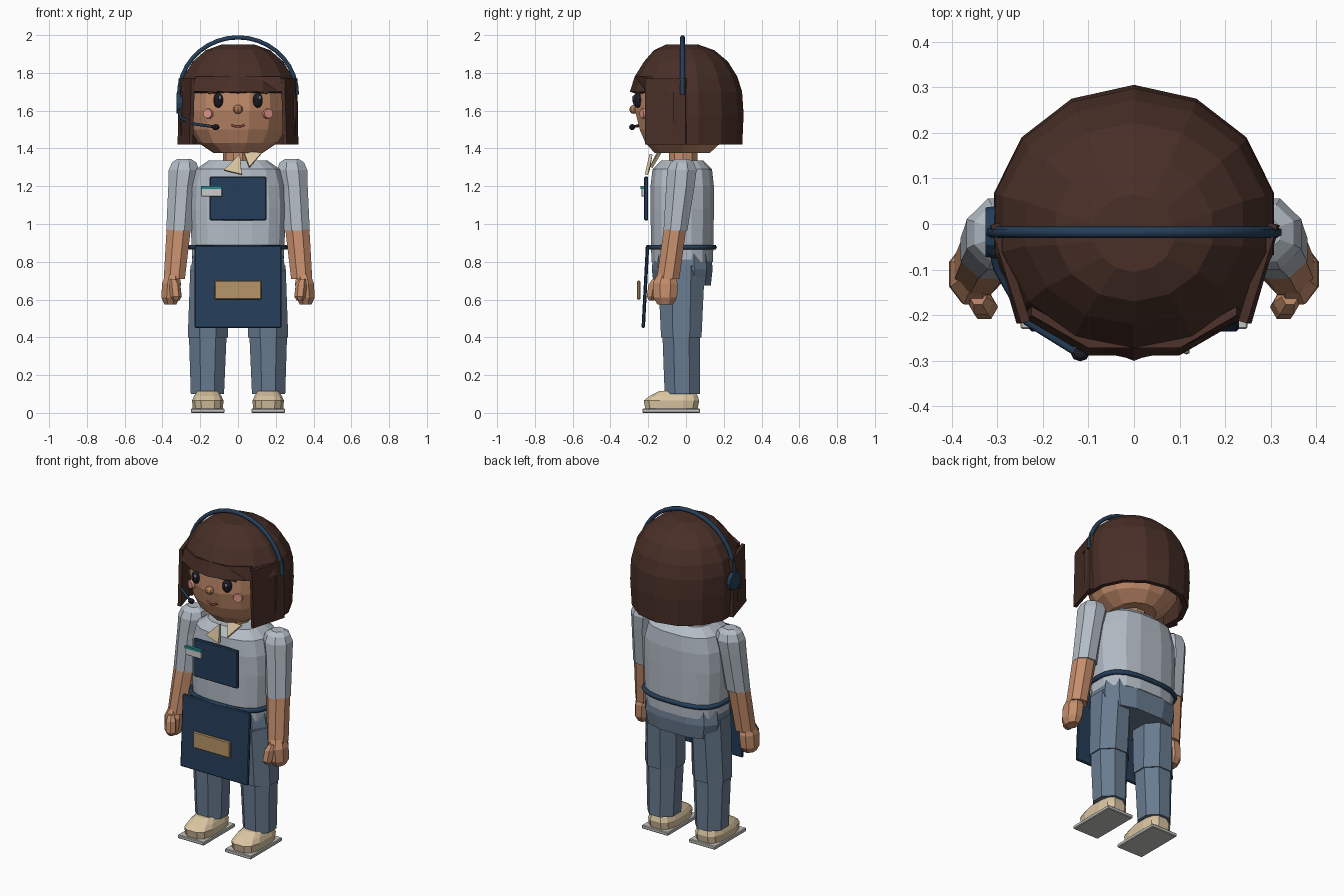
import bpy, bmesh
from math import sin, cos, pi, radians
from mathutils import Vector, Matrix

if "Cube" in bpy.data.objects:
    bpy.data.objects.remove(bpy.data.objects["Cube"])

COL = dict(skin=(.56, .27, .15), nose=(.45, .2, .1), hair=(.065, .028, .02), shirt=(.45, .5, .56),
           jeans=(.14, .2, .28), navy=(.018, .048, .1), tan=(.7, .56, .36), pocket=(.47, .3, .14),
           dark=(.012, .012, .02), pink=(.75, .3, .25), mouth=(.3, .07, .06), white=(.8, .8, .78),
           teal=(.02, .25, .25), sole=(.55, .55, .52))
MATS = {}
for key, c in COL.items():
    MATS[key] = bpy.data.materials.new(key)
    MATS[key].diffuse_color = (*c, 1)


def finish(name, bm, color):
    bmesh.ops.recalc_face_normals(bm, faces=bm.faces[:])
    me = bpy.data.meshes.new(name)
    bm.to_mesh(me)
    bm.free()
    me.materials.append(MATS[color])
    ob = bpy.data.objects.new(name, me)
    bpy.context.collection.objects.link(ob)
    return ob


def loft(name, rings, color, n=8, power=1.0, flat=True, keep=None):
    """Skin horizontal rings (cx, cy, z, rx, ry); keep() filters faces and leaves the ends open."""
    bm = bmesh.new()
    off = pi / n if flat else 0
    grow = 1 / cos(pi / n) if flat and power == 1 else 1
    loops = []
    for cx, cy, z, rx, ry in rings:
        loop = []
        for i in range(n):
            a = pi / 2 + off + 2 * pi * i / n
            f = lambda v: (1 if v > 0 else -1) * abs(v) ** power
            loop.append(bm.verts.new((cx + rx * grow * f(cos(a)), cy + ry * grow * f(sin(a)), z)))
        loops.append(loop)
    for a, b in zip(loops, loops[1:]):
        for i in range(n):
            j = (i + 1) % n
            bm.faces.new((a[i], a[j], b[j], b[i]))
    bm.faces.new(loops[-1])
    if keep:
        gone = [f for f in bm.faces if not keep(f.calc_center_median())]
        bmesh.ops.delete(bm, geom=gone, context='FACES')
    else:
        bm.faces.new(loops[0])
    return finish(name, bm, color)


def box(name, center, size, color, rot=(0, 0, 0), bevel=.005):
    bm = bmesh.new()
    bmesh.ops.create_cube(bm, size=1, matrix=Matrix.Diagonal((*size, 1)))
    ob = finish(name, bm, color)
    ob.location, ob.rotation_euler = center, rot
    if bevel:
        mod = ob.modifiers.new("Bevel", 'BEVEL')
        mod.width, mod.segments = bevel, 1
    return ob


def ball(name, center, size, color, u=10, v=7):
    bm = bmesh.new()
    bmesh.ops.create_uvsphere(bm, u_segments=u, v_segments=v, radius=1, matrix=Matrix.Diagonal((*size, 1)))
    ob = finish(name, bm, color)
    ob.location = center
    return ob


def disc(name, center, direction, r, depth, color, n=12):
    bm = bmesh.new()
    bmesh.ops.create_cone(bm, cap_ends=True, segments=n, radius1=r, radius2=r * .9, depth=depth)
    ob = finish(name, bm, color)
    ob.location = center
    ob.rotation_euler = Vector(direction).to_track_quat('Z', 'Y').to_euler()
    return ob


def tube(name, pts, r, color, cyclic=False):
    cu = bpy.data.curves.new(name, 'CURVE')
    cu.dimensions, cu.bevel_depth, cu.bevel_resolution, cu.use_fill_caps = '3D', r, 1, True
    sp = cu.splines.new('POLY')
    sp.points.add(len(pts) - 1)
    for p, c in zip(sp.points, pts):
        p.co = (*c, 1)
    sp.use_cyclic_u = cyclic
    cu.materials.append(MATS[color])
    ob = bpy.data.objects.new(name, cu)
    bpy.context.collection.objects.link(ob)
    return ob


def slab(name, pts, depth, color):
    """Flat polygon given in space, thickened."""
    bm = bmesh.new()
    bm.faces.new([bm.verts.new(p) for p in pts])
    ob = finish(name, bm, color)
    mod = ob.modifiers.new("Solidify", 'SOLIDIFY')
    mod.thickness, mod.offset = depth, 0
    return ob


# head and neck
loft("head", [(0, -.02, 1.375, .125, .145), (0, -.015, 1.43, .205, .2), (0, -.01, 1.5, .248, .235),
              (0, -.01, 1.6, .265, .26), (0, -.01, 1.7, .265, .26), (0, 0, 1.82, .22, .22),
              (0, 0, 1.9, .12, .12)], "skin", n=14, flat=True)
loft("neck", [(0, -.015, 1.3, .075, .075), (0, -.015, 1.41, .075, .075)], "skin", n=10)

# bobbed hair: dome all round, back wall hanging down, panels beside the face
hair = loft("hair", [(0, 0, 1.42, .305, .298), (0, 0, 1.58, .315, .305), (0, 0, 1.7, .313, .297),
                     (0, 0, 1.78, .295, .272), (0, 0, 1.86, .245, .222), (0, -.01, 1.92, .175, .16),
                     (0, -.02, 1.95, .09, .085)], "hair", n=14, flat=False,
            keep=lambda c: c.z > 1.7 or c.y > -.06)
mod = hair.modifiers.new("Solidify", 'SOLIDIFY')
mod.thickness, mod.offset = .03, -1
slab("fringe", [(-.235, -.2, 1.7), (-.1, -.278, 1.7), (.1, -.278, 1.7), (.235, -.2, 1.7),
                (.225, -.19, 1.78), (.1, -.262, 1.78), (-.1, -.262, 1.78), (-.225, -.19, 1.78)], .02, "hair")
for s in (1, -1):
    slab("side_hair", [(s * .31, .0, 1.42), (s * .248, -.215, 1.42), (s * .238, -.215, 1.77),
                       (s * .305, .0, 1.77)], .02, "hair")

# face
for s in (1, -1):
    ball("eye", (s * .105, -.255, 1.655), (.028, .028, .04), "dark")
    ball("eye_glint", (s * .105 + .01, -.28, 1.67), (.008, .006, .01), "white", 6, 4)
    box("eyebrow", (s * .125, -.252, 1.702), (.07, .02, .014), "hair", (0, s * .2, s * .35), 0)
    disc("cheek", (s * .158, -.226, 1.585), (s * .5, -1, 0), .028, .02, "pink")
ball("nose", (0, -.275, 1.607), (.026, .025, .024), "nose", 8, 6)
tube("mouth", [(x, -.258 + abs(x) * .15, 1.515 + 8 * x * x) for x in (-.036, -.018, 0, .018, .036)],
     .006, "mouth")

# headset
arc = [radians(d) for d in range(0, 181, 10)]
tube("headband", [(.312 * cos(a), -.018, 1.685 + .303 * sin(a)) for a in arc], .013, "navy")
disc("ear_pad", (-.308, -.018, 1.64), (-1, 0, 0), .06, .034, "navy")
tube("mic_boom", [(-.318, -.03, 1.61), (-.3, -.1, 1.56), (-.235, -.215, 1.53), (-.13, -.28, 1.515)],
     .008, "navy")
ball("mic_tip", (-.118, -.285, 1.513), (.02, .016, .016), "dark", 8, 6)

# shirt body, hips
loft("shirt", [(0, -.02, .8, .245, .165), (0, -.02, .9, .25, .168), (0, -.02, 1.08, .257, .17),
               (0, -.02, 1.2, .25, .17), (0, -.02, 1.29, .225, .16), (0, -.02, 1.335, .16, .115)],
     "shirt", n=16, power=.75)
loft("hips", [(0, -.02, .675, .235, .155), (0, -.02, .76, .255, .165), (0, -.02, .87, .24, .155)],
     "jeans", n=12, power=.7)

# collar flaps
slab("collar_flap", [(-.075, -.2, 1.285), (.01, -.185, 1.37), (.02, -.21, 1.262)], .016, "tan")
slab("collar_flap", [(.03, -.145, 1.38), (.125, -.14, 1.375), (.06, -.185, 1.3)], .016, "tan")

# apron
belt = [(2 * pi * i / 24) for i in range(24)]
sq = lambda v, p=.7: (1 if v > 0 else -1) * abs(v) ** p
tube("apron_tie", [(.252 * sq(cos(a)), -.025 + .175 * sq(sin(a)), .877) for a in belt], .014, "navy", True)
box("apron_skirt", (0, -.215, .668), (.46, .018, .436), "navy", (radians(-3), 0, 0))
box("apron_bib", (0, -.211, 1.135), (.302, .022, .232), "navy")
box("apron_pocket", (0, -.25, .65), (.25, .018, .1), "pocket")
box("name_tag", (-.14, -.228, 1.172), (.11, .016, .055), "white", bevel=.003)
box("name_tag_strip", (-.14, -.231, 1.193), (.112, .018, .014), "teal", bevel=0)

for s in (1, -1):
    # arms
    limb = lambda rings: [(s * x, y, z, rx, ry) for x, y, z, rx, ry in rings]
    loft("sleeve", limb([(.312, -.056, .965, .068, .063), (.297, -.03, 1.2, .072, .075),
                         (.287, -.022, 1.285, .08, .078), (.285, -.02, 1.325, .065, .062),
                         (.285, -.02, 1.345, .035, .035)]), "shirt")
    loft("forearm", limb([(.337, -.095, .71, .056, .06), (.314, -.058, .975, .064, .059)]), "skin")
    loft("hand", limb([(.358, -.11, .575, .032, .042), (.358, -.11, .61, .048, .063),
                       (.352, -.11, .685, .05, .066), (.347, -.105, .735, .036, .045)]), "skin")
    loft("thumb", limb([(.327, -.182, .595, .014, .014), (.328, -.182, .615, .026, .026),
                        (.335, -.172, .68, .026, .026), (.342, -.16, .71, .016, .016)]), "skin", n=6)
    # legs
    loft("thigh", limb([(.16, -.025, .4, .106, .107), (.152, -.025, .78, .1, .125)]), "jeans")
    loft("shin", limb([(.162, -.02, .1, .088, .093), (.16, -.025, .42, .1, .1)]), "jeans")
    # shoes
    box("shoe_sole", (s * .16, -.078, .011), (.178, .305, .022), "sole", bevel=.004)
    loft("shoe", limb([(.16, -.077, .022, .082, .142), (.16, -.077, .065, .085, .15),
                       (.16, -.065, .09, .074, .13), (.16, -.045, .117, .055, .095)]),
         "tan", n=12, power=.65)

# turn curves into meshes
bpy.ops.object.select_all(action='DESELECT')
for ob in bpy.data.objects:
    if ob.type == 'CURVE':
        ob.select_set(True)
        bpy.context.view_layer.objects.active = ob
bpy.ops.object.convert(target='MESH')

for m in bpy.data.materials:
    if m.users and not m.is_grease_pencil:
        m.use_nodes = True
        m.node_tree.nodes["Principled BSDF"].inputs["Base Color"].default_value = m.diffuse_color
